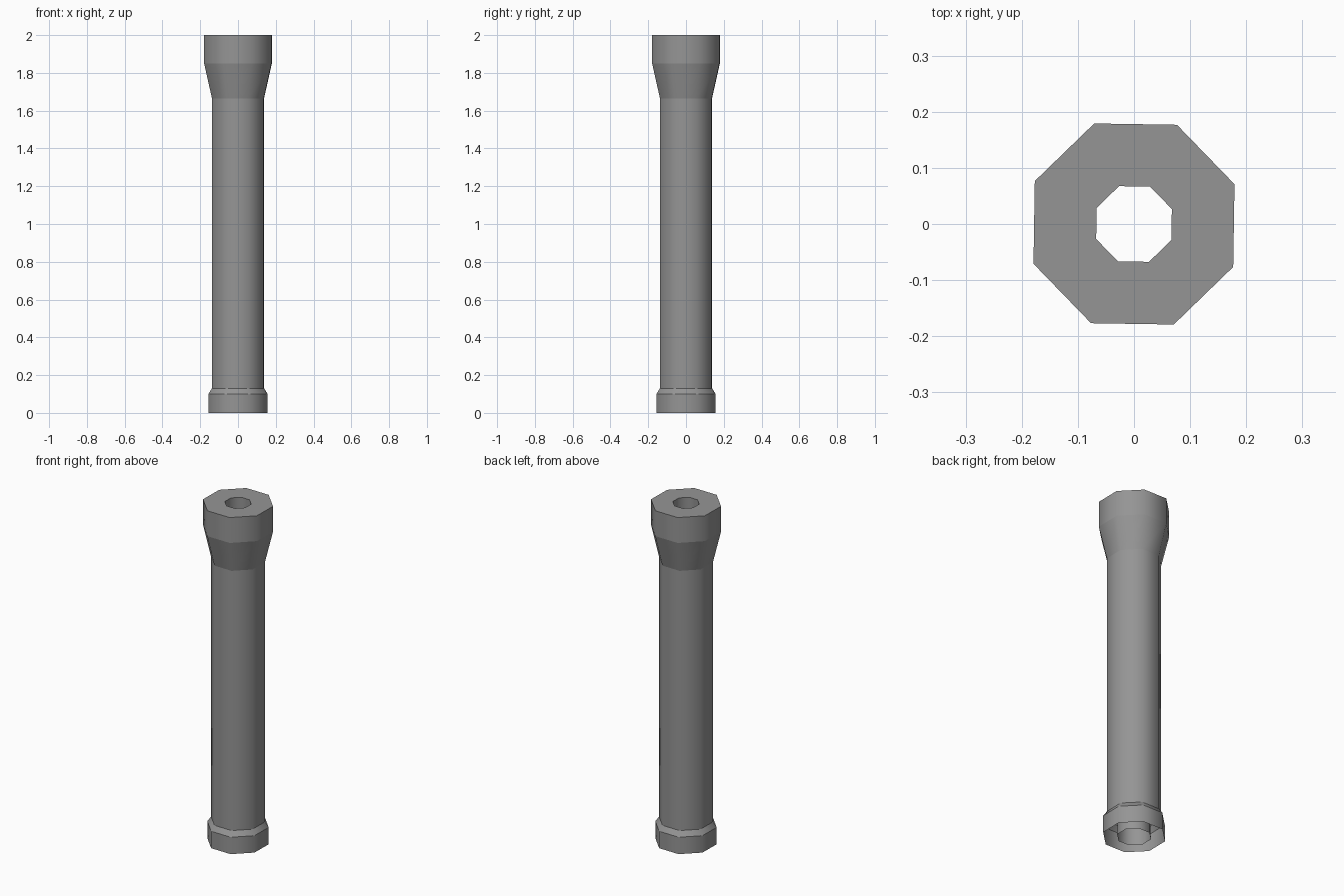
import bpy, bmesh, math

cube = bpy.data.objects.get("Cube")
if cube:
    bpy.data.objects.remove(cube, do_unlink=True)

SIDES = 8
TURN = math.radians(22.5 - 0.9)

grey = bpy.data.materials.new("mid grey")
grey.use_nodes = True
colour = (0.3, 0.3, 0.3, 1)
grey.diffuse_color = colour
grey.node_tree.nodes["Principled BSDF"].inputs["Base Color"].default_value = colour


def octagon_shell(name, profile):
    """Sweep (flat radius, height) pairs round an octagon, with crisp rings."""
    bm = bmesh.new()
    rings = []
    for flat, z in profile:
        r = flat / math.cos(math.pi / SIDES)
        angles = [TURN + i * math.tau / SIDES for i in range(SIDES)]
        rings.append([bm.verts.new((r * math.cos(a), r * math.sin(a), z)) for a in angles])
    for low, high in zip(rings, rings[1:]):
        for i in range(SIDES):
            j = (i + 1) % SIDES
            face = bm.faces.new((low[i], low[j], high[j], high[i]))
            face.smooth = True
    # Keep each collar step crisp while the sides shade round
    for ring in rings:
        for i in range(SIDES):
            edge = bm.edges.get((ring[i], ring[(i + 1) % SIDES]))
            edge.smooth = False
    mesh = bpy.data.meshes.new(name)
    bm.to_mesh(mesh)
    bm.free()
    mesh.materials.append(grey)
    obj = bpy.data.objects.new(name, mesh)
    bpy.context.collection.objects.link(obj)
    return obj


# Outer column: foot collar, shaft, flared head and flat top rim
octagon_shell("column", [(0.156, 0), (0.156, 0.10), (0.137, 0.13), (0.137, 1.665),
                         (0.178, 1.85), (0.178, 2.0), (0.067, 2.0)])

# Inner bore, open at both ends and a little wider at the foot
octagon_shell("bore", [(0.085, 0), (0.067, 2.0)][::-1])
